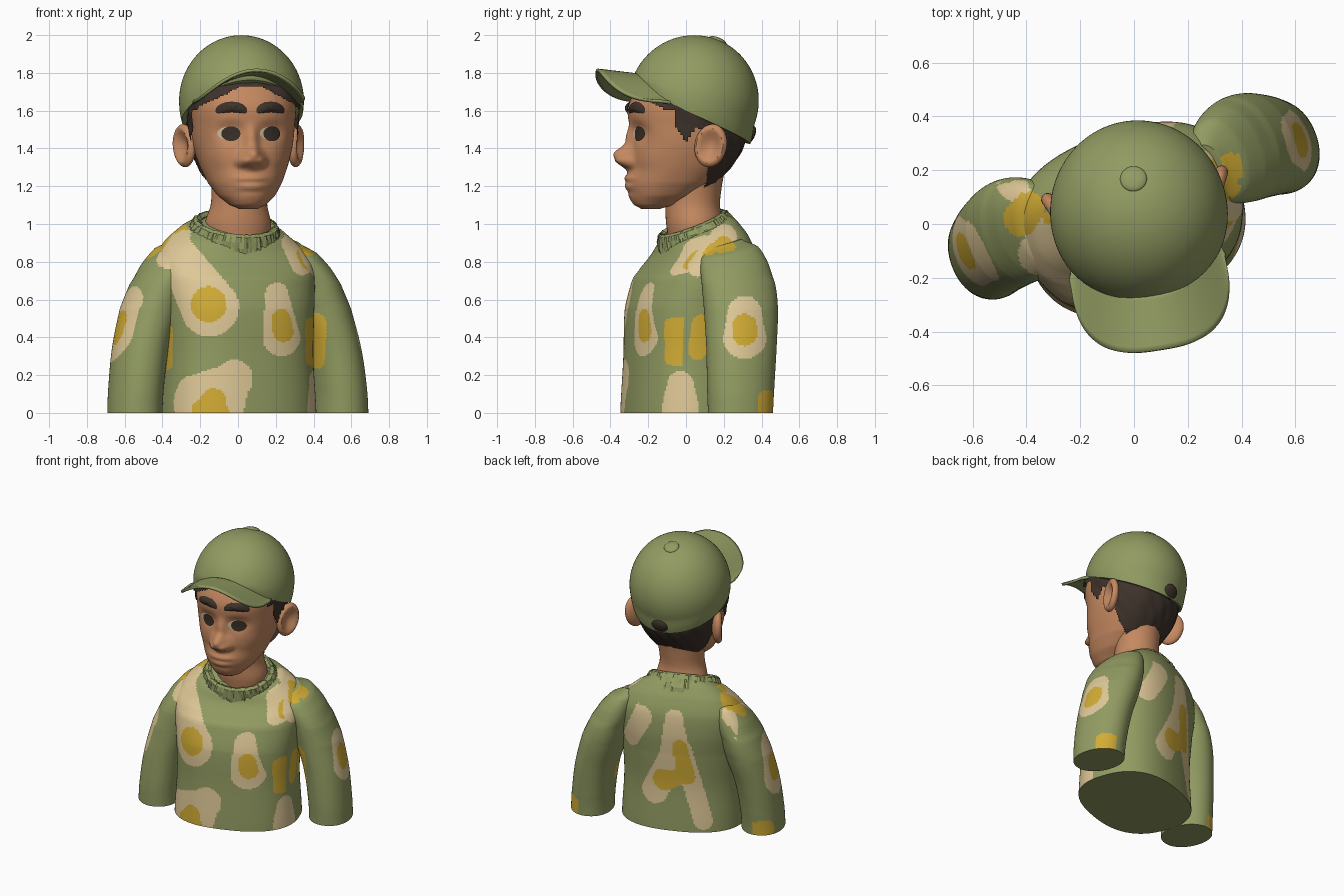
import bpy, bmesh, math, random
from mathutils import Matrix, Vector

if "Cube" in bpy.data.objects:
    bpy.data.objects.remove(bpy.data.objects["Cube"])

random.seed(3)
R = math.radians


def material(name, rgb):
    m = bpy.data.materials.new(name)
    m.diffuse_color = (*rgb, 1)
    m.use_nodes = True
    m.node_tree.nodes["Principled BSDF"].inputs["Base Color"].default_value = m.diffuse_color
    return m


GREEN = material("olive green", (.285, .33, .122))
CREAM = material("cream", (.74, .58, .31))
YELLOW = material("yolk yellow", (.64, .41, .035))
SKIN = material("skin", (.56, .25, .118))
HAIR = material("dark brown hair", (.048, .032, .024))
EYE = material("eye brown", (.04, .028, .02))
WHITE = material("eye white", (.62, .52, .32))

BODY = Matrix.Rotation(R(20), 4, 'Z')
HEAD = Matrix.Translation((.02, .03, 0)) @ Matrix.Rotation(R(9), 4, 'Z')
CAP = HEAD @ Matrix.Translation((0, .01, 1.65)) @ Matrix.Rotation(R(-22), 4, 'X')


def make(name, verts, faces, mats, M):
    me = bpy.data.meshes.new(name)
    me.from_pydata(verts, [], faces)
    me.transform(M)
    for m in mats:
        me.materials.append(m)
    ob = bpy.data.objects.new(name, me)
    bpy.context.collection.objects.link(ob)
    return ob


def spline(rows, step):
    """Catmull-Rom through the rows, about one ring per step of height."""
    out = []
    for i in range(len(rows) - 1):
        a, b, c, d = rows[max(i - 1, 0)], rows[i], rows[i + 1], rows[min(i + 2, len(rows) - 1)]
        k = max(3, math.ceil((c[0] - b[0]) / step))
        for j in range(k):
            t = j / k
            out.append([b[0] + (c[0] - b[0]) * t] +
                       [.5 * (2 * q + (r - p) * t + (2 * p - 5 * q + 4 * r - s) * t * t
                              + (3 * q - p - 3 * r + s) * t ** 3)
                        for p, q, r, s in zip(a[1:], b[1:], c[1:], d[1:])])
    return out + [list(rows[-1])]


def spow(v, e):
    return math.copysign(abs(v) ** e, v)


def loft(name, rows, n, p, mats, M, warp=lambda x, y, z: (x, y, z)):
    """Stack superelliptic rings given as z, centre x, centre y, half x, half y."""
    verts, faces = [], []
    for z, cx, cy, hx, hy in rows:
        for k in range(n):
            a = 2 * math.pi * k / n
            verts.append(warp(cx + hx * spow(math.cos(a), 2 / p), cy + hy * spow(math.sin(a), 2 / p), z))
    for i in range(len(rows) - 1):
        for k in range(n):
            l = (k + 1) % n
            faces.append((i * n + k, i * n + l, i * n + n + l, i * n + n + k))
    faces += [tuple(reversed(range(n))), tuple(range(len(verts) - n, len(verts)))]
    return make(name, verts, faces, mats, M)


def ball(name, mat, M, size, dish=0):
    bm = bmesh.new()
    bmesh.ops.create_uvsphere(bm, u_segments=32, v_segments=20, radius=1)
    for v in bm.verts:
        rho = math.hypot(v.co.y, v.co.z)
        if dish and v.co.x * dish > 0 and rho < .8:
            v.co.x *= 1 - 1.2 * (1 - (rho / .8) ** 2)
    bm.transform(M @ Matrix.Diagonal((*size, 1)))
    ob = make(name, [], [], [mat], Matrix())
    bm.to_mesh(ob.data)
    bm.free()


# --- egg print: tapered capsules projected from a view onto the cloth
c20, s20 = math.cos(R(20)), math.sin(R(20))
Z = Vector((0, 0, 1))
VIEWS = {'F': (Vector((1, 0, 0)), Z, Vector((0, -1, 0))),
         'B': (Vector((c20, s20, 0)), Z, Vector((-s20, c20, 0))),
         'R': (Vector((0, 1, 0)), Z, Vector((1, 0, 0))),
         'L': (Vector((0, 1, 0)), Z, Vector((-1, 0, 0))),
         'T': (Vector((1, 0, 0)), Vector((0, 1, 0)), Z)}


def paint(ob, blobs):
    for f in ob.data.polygons:
        for mat, view, x1, y1, r1, x2, y2, r2 in blobs:
            h, v, nrm = VIEWS[view]
            if f.normal.dot(nrm) < (.3 if view == 'T' else .15):
                continue
            q, a = Vector((f.center.dot(h), f.center.dot(v))), Vector((x1, y1))
            d = Vector((x2, y2)) - a
            t = min(1, max(0, (q - a).dot(d) / max(d.length_squared, 1e-6)))
            if (q - a - d * t).length < r1 + (r2 - r1) * t:
                f.material_index = mat


CLOTH = [GREEN, CREAM, YELLOW]
front_print = [
    (1, 'F', -.15, .56, .155, -.35, .89, .09), (2, 'F', -.155, .575, .095, -.155, .575, .095),
    (1, 'F', -.14, .05, .20, -.02, .18, .10), (2, 'F', -.14, .02, .105, -.13, .06, .07),
    (1, 'F', .23, .40, .10, .205, .63, .06), (2, 'F', .24, .43, .055, .23, .50, .05),
    (1, 'F', .28, .90, .05, .34, .79, .06), (2, 'F', .345, .84, .035, .37, .80, .04),
    (2, 'F', -.30, .96, .04, -.29, .94, .04), (2, 'F', -.375, .26, .03, -.375, .44, .03),
    (2, 'F', .39, .28, .03, .39, .47, .035)]
other_print = [
    (1, 'R', -.03, .03, .10, -.03, .15, .07),
    (1, 'R', .06, .77, .05, .20, .93, .07), (2, 'R', .12, .83, .035, .20, .89, .045),
    (2, 'R', .06, .33, .05, .08, .47, .05), (2, 'R', .20, .35, .06, .20, .40, .06),
    (1, 'B', .30, .62, .06, .21, .80, .07), (1, 'B', -.01, .82, .06, -.02, .55, .11),
    (1, 'B', -.03, .60, .09, .13, .27, .09), (1, 'B', -.06, .60, .07, -.20, .08, .06),
    (2, 'B', -.05, .62, .05, -.09, .40, .06), (2, 'B', .06, .36, .08, -.02, .38, .06)]
top_print = [
    (1, 'T', -.35, -.11, .08, -.33, -.08, .08), (1, 'T', -.46, .15, .05, -.44, .13, .05),
    (2, 'T', -.42, .02, .065, -.39, .06, .06),
    (1, 'T', .13, .41, .05, .17, .43, .04), (2, 'T', .35, .14, .04, .36, .22, .045)]


# --- sweater body, its shoulders sloping down to the front
def slope(x, y, z):
    return x, y, z + .4 * (y - .05) * min(1, max(0, (z - .72) / .25))


torso = [(0, -.32, .335, .415), (.3, -.305, .325, .40), (.55, -.295, .34, .41), (.7, -.25, .35, .425),
         (.8, -.195, .34, .42), (.88, -.145, .30, .37), (.95, -.12, .25, .285), (1.0, -.08, .205, .20)]
rows = spline([(z, 0, (f + b) / 2, w, (b - f) / 2) for z, f, b, w in torso], .009)
paint(loft("sweater_body", rows, 260, 2.45, CLOTH, BODY, slope), front_print + other_print + top_print)

# --- sleeves, the upper arm set slightly back
arm = [(0, .58, .085, .14, .175), (.15, .57, .09, .14, .182), (.35, .54, .105, .143, .19),
       (.55, .485, .122, .148, .20), (.68, .44, .125, .135, .20), (.77, .39, .12, .125, .185),
       (.84, .345, .11, .10, .155), (.885, .30, .10, .055, .09)]
left_print = [(1, 'R', .31, .40, .115, .31, .53, .09), (2, 'R', .31, .42, .065, .31, .46, .065),
              (2, 'R', .43, .02, .05, .43, .07, .05), (2, 'F', .41, .28, .05, .41, .47, .06)]
right_print = [(1, 'L', -.10, .40, .13, -.10, .56, .11), (2, 'L', -.10, .43, .07, -.10, .48, .065),
               (2, 'L', .03, .02, .06, .03, .05, .06)]
for side, s, blobs in (("left", 1, left_print), ("right", -1, right_print)):
    rows = spline([(z, s * u + .03, v, a, b) for z, u, v, a, b in arm], .011)
    paint(loft(side + "_sleeve", rows, 140, 2.1, CLOTH, BODY, slope), blobs + top_print)

# --- knitted collar lying on the shoulders, tilted towards the front
prof = [(1.06, -.075), (1.07, -.045), (1.03, -.015), (.98, .015), (.93, .04), (.85, .05), (.76, .035), (.74, -.02)]
n, m, verts, faces = 130, len(prof), [], []
for k in range(n):
    a = 2 * math.pi * k / n
    for r, z in prof:
        r += random.uniform(-.028, .028)
        verts.append((.245 * r * math.cos(a), .205 * r * math.sin(a), z))
for k in range(n):
    for j in range(m):
        l, i = (k + 1) % n, (j + 1) % m
        faces.append((k * m + j, l * m + j, l * m + i, k * m + i))
make("collar", verts, faces, [GREEN],
     BODY @ Matrix.Translation((0, .05, .965)) @ Matrix.Rotation(R(23), 4, 'X'))

# --- neck
loft("neck", spline([(.9, 0, .04, .16, .13), (1.0, 0, .045, .175, .15), (1.1, .005, .035, .15, .145),
                     (1.2, .01, .04, .15, .15), (1.32, .02, .06, .16, .15)], .015), 64, 2, [SKIN], Matrix())

# --- head: lofted skull with the features raised as soft bumps (x, z, width, height, depth)
skull = [(1.08, -.27, -.17, .05), (1.10, -.30, -.09, .095), (1.15, -.315, .01, .15), (1.22, -.32, .11, .195),
         (1.32, -.32, .20, .235), (1.42, -.322, .255, .262), (1.52, -.332, .268, .272), (1.62, -.335, .27, .278),
         (1.72, -.29, .26, .262), (1.80, -.22, .22, .21), (1.87, -.14, .14, .14)]
face = spline([(z, 0, (f + b) / 2, w, (b - f) / 2) for z, f, b, w in skull], .009)
bumps = [(0, 1.35, .06, .055, .085), (0, 1.43, .036, .075, .03), (.055, 1.328, .03, .028, .028),
         (-.055, 1.328, .03, .028, .028), (0, 1.22, .13, .075, .026), (0, 1.242, .08, .018, .012),
         (0, 1.198, .065, .02, .012), (0, 1.13, .08, .035, .012), (.11, 1.49, .075, .05, -.02),
         (-.11, 1.49, .075, .05, -.02), (.14, 1.36, .09, .06, .010), (-.14, 1.36, .09, .06, .010)]


def relief(x, z):
    return sum(d * math.exp(-(((x - cx) / w) ** 2 + ((z - cz) / h) ** 2) ** 1.4) for cx, cz, w, h, d in bumps)


def features(x, y, z):
    return x, y - relief(x, z) * min(1, max(0, (-y - .1) / .1)), z


loft("head", face, 200, 2.25, [SKIN], HEAD, features)


def face_y(x, z):
    _, _, cy, hx, hy = min(face, key=lambda r: abs(r[0] - z))
    return cy - hy * max(0, 1 - abs(x / hx) ** 2.25) ** (1 / 2.25) - relief(x, z)


# --- hair: grown skull shell trimmed along the hairline
def locks(x, y, z):
    a = math.atan2(y, x)
    w = 1 + .016 * math.sin(14 * a + 18 * z) * math.sin(30 * z + 3 * a)
    return x * w, y * w, z


hair = loft("hair", [(z, x, y, a + .02, b + .022) for z, x, y, a, b in face], 160, 2.25, [HAIR], Matrix(), locks)


def hairline(c):
    if c.y < -.2:
        return 1.725 - .5 * max(0, abs(c.x) - .06)
    if c.y < -.13:
        return 1.60
    if c.y < -.02:
        return 1.43 + abs(c.y + .075) * 1.6
    return 1.50 if c.y < .05 else 1.185


bm = bmesh.new()
bm.from_mesh(hair.data)
doomed = []
for f in bm.faces:
    c = f.calc_center_median()
    if c.z < hairline(c) or c.z > 1.79:
        doomed.append(f)
bmesh.ops.delete(bm, geom=doomed, context='FACES')
bm.transform(HEAD)
bm.to_mesh(hair.data)
bm.free()


# --- face details laid on the head surface
def patch(name, cx, cz, rx, rz, mat, off, bulge=0, arch=0, e=1):
    verts, faces, n, m = [], [], 40, 6
    for i in range(m + 1):
        for k in range(n):
            r, a = max(i, .05) / m, 2 * math.pi * k / n
            u, w = r * spow(math.cos(a), e), r * spow(math.sin(a), e)
            x, z = cx + rx * u, cz + rz * w - arch * u * u
            verts.append((x, face_y(x, z) - off - bulge * (1 - r * r), z))
    for i in range(m):
        for k in range(n):
            l = (k + 1) % n
            faces.append((i * n + k, i * n + n + k, i * n + n + l, i * n + l))
    make(name, verts, faces, [mat], HEAD)


for side, s in (("left", 1), ("right", -1)):
    patch(side + "_eye_white", s * .11 - .010, 1.48, .054, .034, WHITE, .004, .006)
    patch(side + "_iris", s * .11 + .004, 1.478, .048, .039, EYE, .008, .006)
    patch(side + "_eyebrow", s * .105, 1.62, .08, .028, HAIR, .003, .016, .02, .7)
    ball(side + "_ear", SKIN, HEAD @ Matrix.Translation((s * .30, .055, 1.415))
         @ Matrix.Rotation(R(-25 * s), 4, 'Z') @ Matrix.Rotation(R(-12), 4, 'X'), (.042, .088, .115), s)


# --- cap: crown dropping at the back and lifted over the brim, button, rear opening
def drop(x, y, z):
    low = max(0, -z / .085)
    k = max(0, y / .345) * low
    lift = .075 * max(0, -y / .345) ** 2 * low
    return x, y + .03 * k, z - .012 * k + lift


a0 = math.asin(-.085 / .35)
rows = []
for i in range(33):
    a = a0 + (R(88) - a0) * i / 32
    rows.append((.35 * math.sin(a), 0, 0, .33 * math.cos(a), .345 * math.cos(a)))
loft("cap_crown", rows, 96, 2, [GREEN], CAP, drop)
ball("cap_button", GREEN, CAP @ Matrix.Translation((0, 0, .345)), (.05, .05, .018))
ball("cap_rear_opening", HAIR, CAP @ Matrix.Translation((0, .35, -.05)), (.058, .022, .05))

# --- curved brim
verts, faces, n, m = [], [], 48, 10
for i in range(n + 1):
    s = 2 * i / n - 1
    th, ph = R(90 * s), R(62 * s)
    ox, oy = .293 * spow(math.sin(th), .7), -.19 - .315 * abs(math.cos(th)) ** .7
    ix, iy = .31 * math.sin(ph), .02 - .315 * math.cos(ph)
    oz, iz = 1.815 - .165 * (ox / .293) ** 2, 1.79 - .15 * (ix / .27) ** 2
    for j in range(m + 1):
        t = j / m
        verts.append((ix + (ox - ix) * t, iy + (oy - iy) * t, iz + (oz - iz) * t))
for i in range(n):
    for j in range(m):
        k = i * (m + 1) + j
        faces.append((k, k + m + 1, k + m + 2, k + 1))
brim = make("cap_brim", verts, [tuple(reversed(f)) for f in faces], [GREEN], HEAD)
sol = brim.modifiers.new("thickness", 'SOLIDIFY')
sol.thickness, sol.offset = .016, 0

# --- smooth shading everywhere except the rough knit, keeping cut edges sharp
for ob in bpy.data.objects:
    ob.select_set(ob.name != "collar")
    bpy.context.view_layer.objects.active = brim
bpy.ops.object.shade_smooth_by_angle(angle=R(40))
